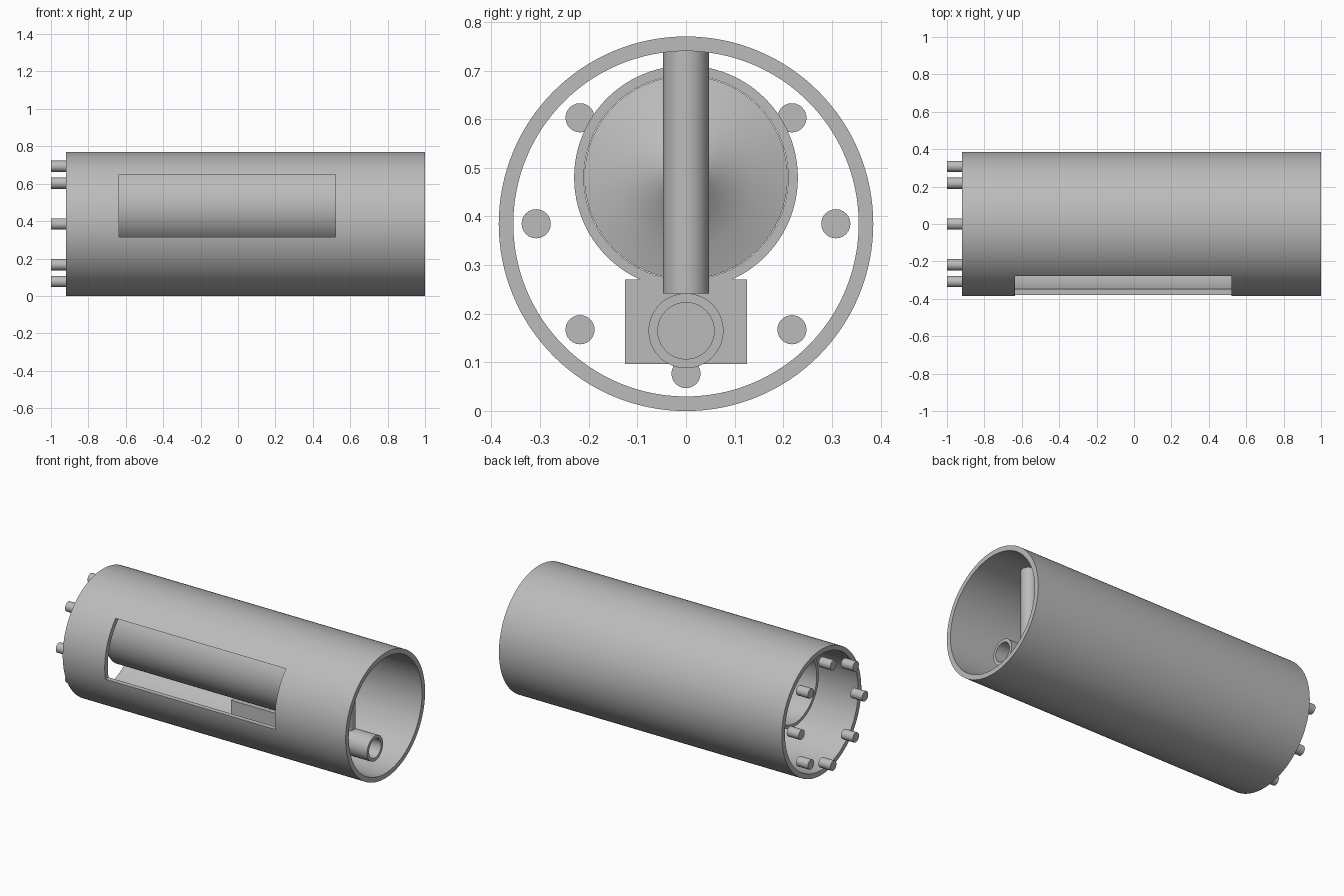
import bpy, bmesh, math
from mathutils import Matrix, Vector

if "Cube" in bpy.data.objects:
    bpy.data.objects.remove(bpy.data.objects["Cube"], do_unlink=True)

grey = bpy.data.materials.new("plain grey")
grey.use_nodes = True
grey.diffuse_color = (0.5, 0.5, 0.5, 1)
grey.node_tree.nodes["Principled BSDF"].inputs["Base Color"].default_value = (0.5, 0.5, 0.5, 1)

AXIS_Z = 0.385


def finish(name, bm, smooth=True):
    bmesh.ops.recalc_face_normals(bm, faces=bm.faces[:])
    mesh = bpy.data.meshes.new(name)
    bm.to_mesh(mesh)
    bm.free()
    mesh.materials.append(grey)
    obj = bpy.data.objects.new(name, mesh)
    bpy.context.collection.objects.link(obj)
    if smooth:
        shade(obj)
    return obj


def shade(obj):
    bpy.ops.object.select_all(action="DESELECT")
    obj.select_set(True)
    bpy.context.view_layer.objects.active = obj
    bpy.ops.object.shade_smooth_by_angle(angle=math.radians(30))


def lathe(name, profile, z, y=0, sides=64, closed=False):
    """Spin (x, radius) points about an axis parallel to x."""
    bm = bmesh.new()
    pts = [bm.verts.new((x, 0, r)) for x, r in profile]
    loop = pts + pts[:1] if closed else pts
    edges = [bm.edges.new(pair) for pair in zip(loop, loop[1:])]
    bmesh.ops.spin(bm, geom=pts + edges, axis=(1, 0, 0), cent=(0, 0, 0),
                   angle=math.tau, steps=sides, use_merge=True)
    bmesh.ops.remove_doubles(bm, verts=bm.verts[:], dist=1e-5)
    bmesh.ops.translate(bm, verts=bm.verts[:], vec=(0, y, z))
    return finish(name, bm)


def pipe(name, x0, x1, outer, inner, z, sides=64):
    return lathe(name, [(x0, outer), (x1, outer), (x1, inner), (x0, inner)],
                 z, sides=sides, closed=True)


def box(name, lo, hi):
    bm = bmesh.new()
    bmesh.ops.create_cube(bm, size=1)
    lo, hi = Vector(lo), Vector(hi)
    bmesh.ops.transform(bm, verts=bm.verts[:],
                        matrix=Matrix.Translation((lo + hi) / 2) @ Matrix.Diagonal((hi - lo).to_4d()))
    return finish(name, bm, smooth=False)


# Outer shell with a window cut through the front wall
shell = pipe("outer_shell", -0.92, 1.0, 0.385, 0.355, AXIS_Z, sides=128)
cutter = box("window_cutter", (-0.635, -0.5, 0.315), (0.52, -0.1, 0.65))
cutter.hide_render = True
cut = shell.modifiers.new("window", "BOOLEAN")
cut.operation = "DIFFERENCE"
cut.solver = "EXACT"
cut.object = cutter
shade(shell)
bpy.ops.object.modifier_apply(modifier="window")
bpy.data.objects.remove(cutter, do_unlink=True)

# Ring of short pegs at the left end
for i in range(8):
    a = i * math.tau / 8
    lathe(f"end_peg_{i + 1}", [(-1.0, 0), (-1.0, 0.03), (-0.92, 0.03), (-0.92, 0)],
          AXIS_Z + 0.308 * math.sin(a), 0.308 * math.cos(a), sides=24)

# Inner canister with a flared cone closing its right end
pipe("inner_canister", -0.74, 0.6, 0.23, 0.21, 0.48, sides=96)
lathe("canister_cone", [(0.58, 0), (0.58, 0.209), (0.60, 0.209), (0.62, 0.14),
                        (0.65, 0.08), (0.69, 0.03), (0.72, 0)], 0.48)

# Upright post in front of the canister
bm = bmesh.new()
bmesh.ops.create_cone(bm, cap_ends=True, segments=48, radius1=0.047, radius2=0.047,
                      depth=0.498, matrix=Matrix.Translation((0.74, 0, 0.491)))
finish("upright_post", bm)

# Lower block and its outlet pipe
box("lower_block", (0.04, -0.125, 0.097), (0.6, 0.125, 0.27))
pipe("outlet_pipe", 0.6, 0.93, 0.077, 0.058, 0.165)
